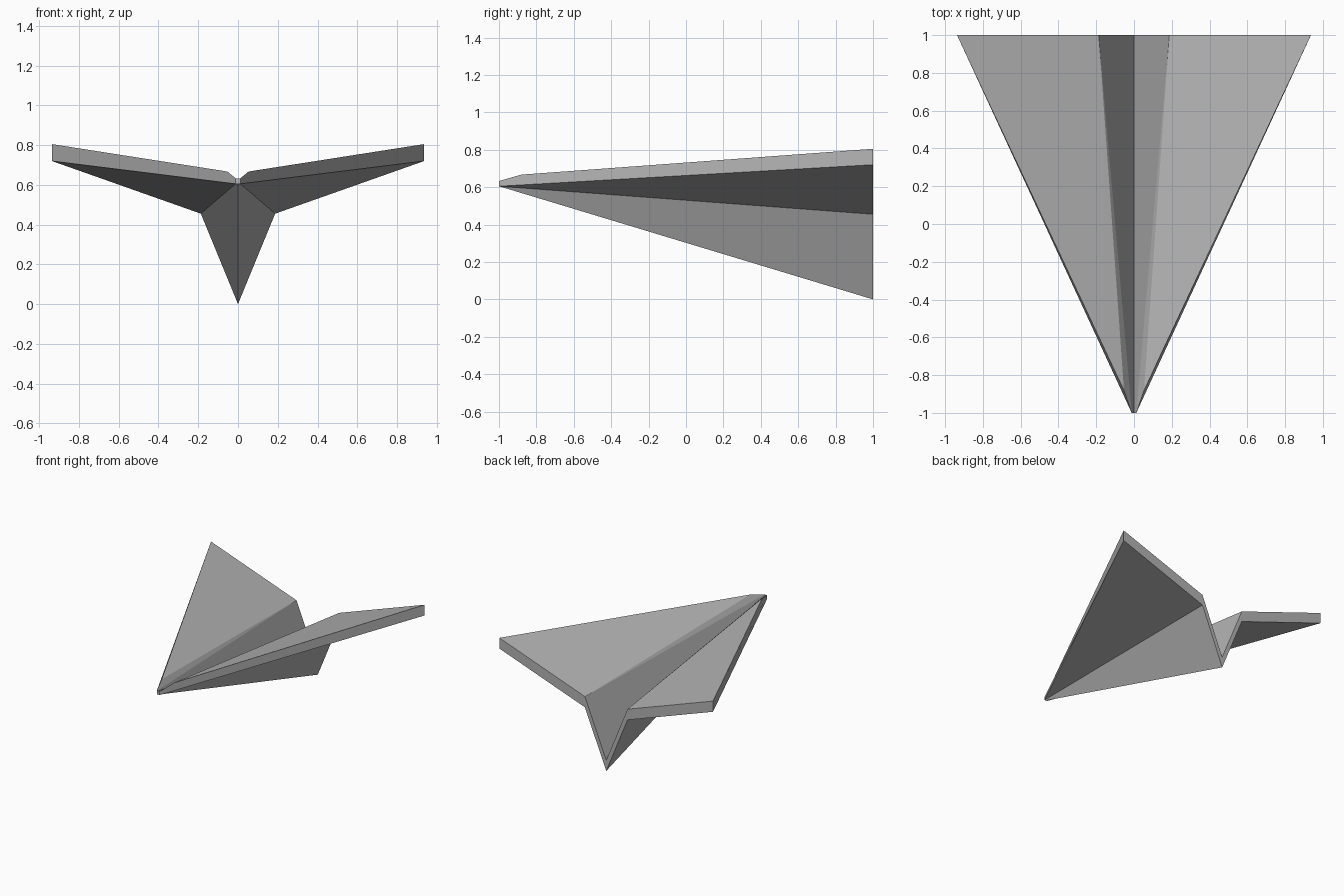
import bpy
import bmesh

cube = bpy.data.objects.get("Cube")
if cube:
    bpy.data.objects.remove(cube, do_unlink=True)

# Single paper colour
paper = bpy.data.materials.new("paper_grey")
paper.use_nodes = True
grey = (0.45, 0.45, 0.45, 1)
paper.diffuse_color = grey
paper.node_tree.nodes["Principled BSDF"].inputs["Base Color"].default_value = grey

THICK = 0.085   # vertical thickness of the folded sheet

# Corners of the left half: underside first, then upper side
points = {
    "keel": (0, 1, 0),
    "fold": (0.187, 1, 0.455),
    "tip": (0.937, 1, 0.72),
    "nose": (0, -1, 0.605),
    "nose_side": (0.012, -1, 0.605),
    "nose_top": (0, -1, 0.633),
    "nose_side_top": (0.012, -1, 0.633),
    "shoulder": (0.053, -0.88, 0.667),
}
for name in ("keel", "fold", "tip"):
    x, y, z = points[name]
    points[name + "_top"] = (x, y, z + THICK)

faces = [
    # Underside: keel wall and wing
    "nose nose_side fold keel",
    "nose_side tip fold",
    # Upper side: inner keel wall and wing with its bevelled nose
    "nose_top keel_top fold_top nose_side_top",
    "nose_side_top fold_top shoulder",
    "shoulder fold_top tip_top",
    # Leading edge
    "nose_side nose_side_top shoulder tip_top tip",
    # Trailing edge
    "keel fold fold_top keel_top",
    "fold tip tip_top fold_top",
    # Blunt nose
    "nose nose_top nose_side_top nose_side",
]

bm = bmesh.new()
verts = {name: bm.verts.new(co) for name, co in points.items()}
for face in faces:
    bm.faces.new([verts[n] for n in face.split()])

# Mirror to the other half and weld along the centre fold
bmesh.ops.mirror(bm, geom=bm.verts[:] + bm.edges[:] + bm.faces[:],
                 axis='X', merge_dist=0.001)
bmesh.ops.remove_doubles(bm, verts=bm.verts[:], dist=0.001)
bmesh.ops.recalc_face_normals(bm, faces=bm.faces[:])

mesh = bpy.data.meshes.new("folded_paper_plane")
bm.to_mesh(mesh)
bm.free()
mesh.materials.append(paper)
plane = bpy.data.objects.new("folded_paper_plane", mesh)
bpy.context.collection.objects.link(plane)
